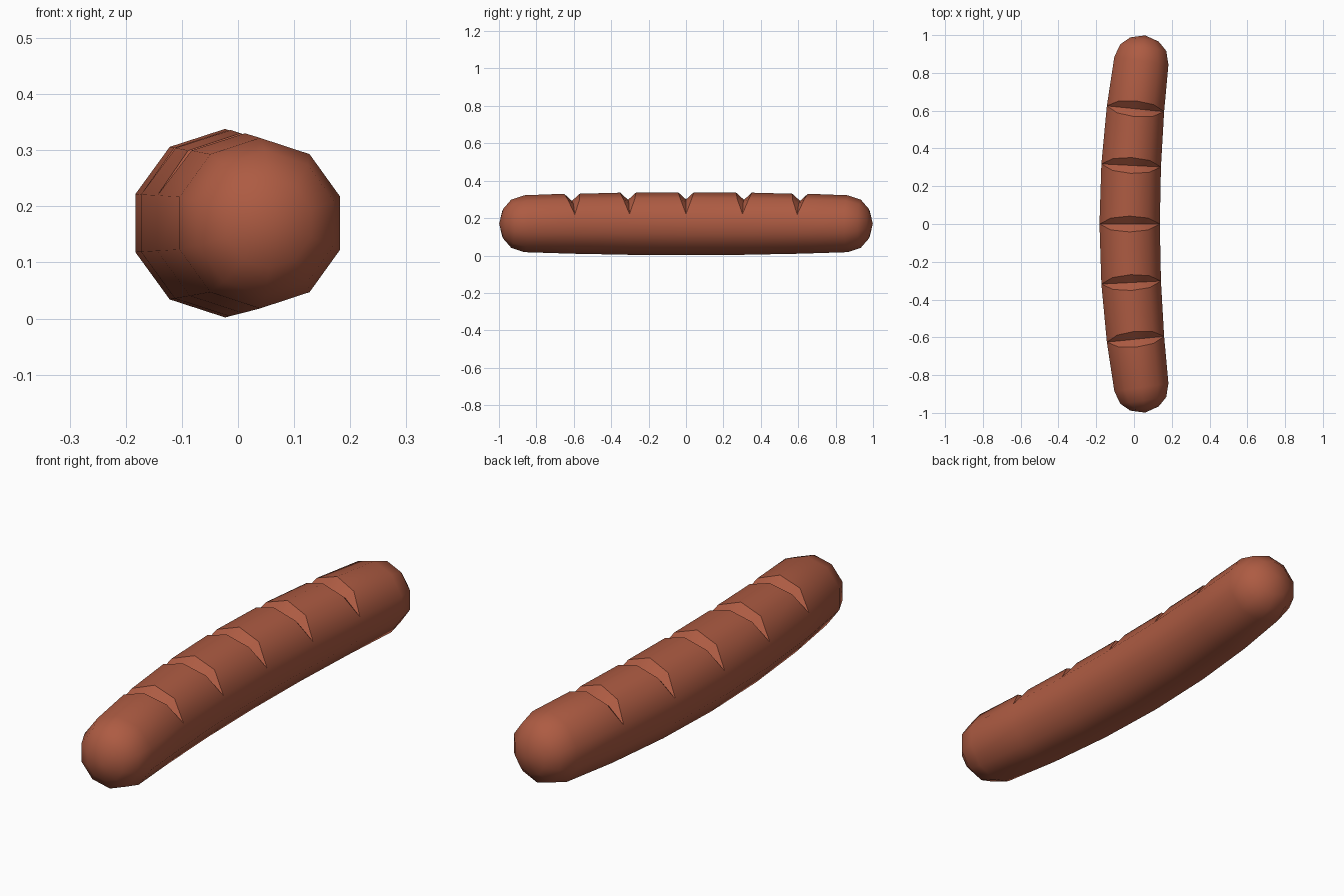
import bpy, bmesh, math
from mathutils import Vector

if "Cube" in bpy.data.objects:
    bpy.data.objects.remove(bpy.data.objects["Cube"])

SIDES = 10
CZ = 0.17

def centre(y):
    return Vector((-0.023 + 0.083 * y * y, y, CZ))

def tangent(y):
    return Vector((0.166 * y, 1, 0)).normalized()

def radius(y):
    return 0.168 - 0.021 * y * y

# Stations along the curved body: (y, offset along axis, radius, groove depth, groove ring?)
stations = []
def cap(s):
    rings = [(0.0, 0.152), (0.07, 0.129), (0.113, 0.08)]
    out = [(s * 0.865, s * o, r, 0, False) for o, r in rings]
    return out if s > 0 else out[::-1]

stations += cap(-1)
for y in (-0.61, -0.31, 0, 0.31, 0.61):
    for o, d in ((-0.042, 0), (0, 0.038), (0.042, 0)):
        stations.append((y, o, radius(y), d, True))
stations += cap(1)

bm = bmesh.new()
rings = []
for y, off, r, depth, groove in stations:
    t = tangent(y)
    side = Vector((t.y, -t.x, 0))
    ring = []
    for i in range(SIDES):
        a = math.pi / 2 + i * 2 * math.pi / SIDES
        # grooves are deepest on top and fade out at the flanks
        w = {0: 1.0, 1: 0.75, SIDES - 1: 0.75}.get(i, 0.0)
        o = off * w if groove else off
        rr = r - depth * w
        ring.append(bm.verts.new(centre(y) + t * o + side * (math.cos(a) * rr)
                                 + Vector((0, 0, math.sin(a) * rr))))
    rings.append(ring)
for a, b in zip(rings, rings[1:]):
    for i in range(SIDES):
        j = (i + 1) % SIDES
        bm.faces.new((a[i], a[j], b[j], b[i]))
# Rounded tips
for s, ring in ((-1, rings[0]), (1, rings[-1])):
    tip = bm.verts.new(centre(s * 0.865) + tangent(s * 0.865) * s * 0.135)
    for i in range(SIDES):
        bm.faces.new((ring[i], ring[(i + 1) % SIDES], tip))
# Groove rings collapse together on the flanks and underside
bmesh.ops.remove_doubles(bm, verts=bm.verts, dist=0.0005)
bmesh.ops.recalc_face_normals(bm, faces=bm.faces)

mesh = bpy.data.meshes.new("sausage")
bm.to_mesh(mesh)
bm.free()
obj = bpy.data.objects.new("sausage", mesh)
bpy.context.collection.objects.link(obj)
mat = bpy.data.materials.new("sausage brown")
mat.diffuse_color = (0.42, 0.105, 0.055, 1)
mat.use_nodes = True
mat.node_tree.nodes["Principled BSDF"].inputs["Base Color"].default_value = mat.diffuse_color
mesh.materials.append(mat)

bpy.context.view_layer.objects.active = obj
obj.select_set(True)
bpy.ops.object.shade_smooth_by_angle(angle=math.radians(38))
